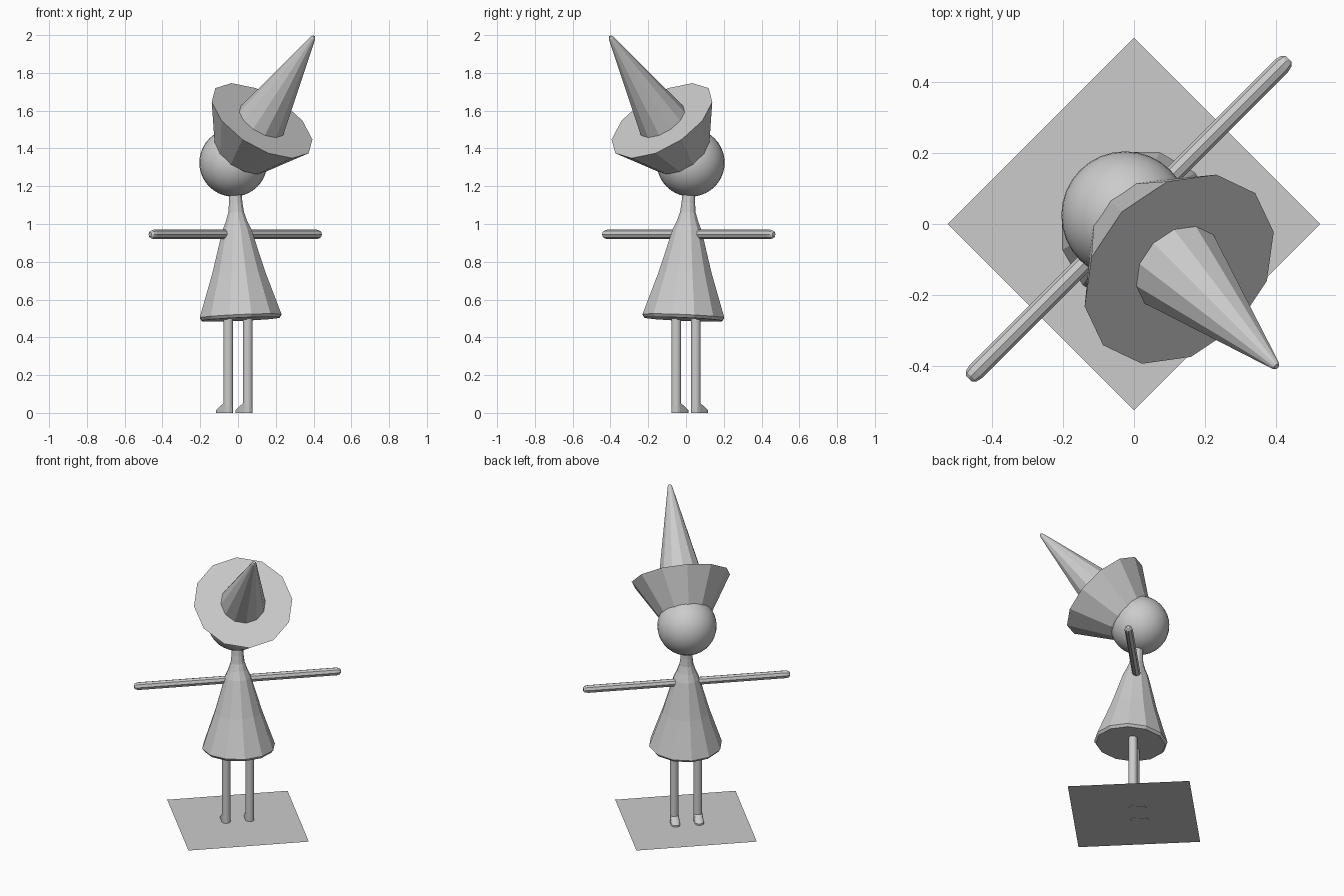
import bpy, bmesh, math
from mathutils import Matrix, Vector

if "Cube" in bpy.data.objects:
    bpy.data.objects.remove(bpy.data.objects["Cube"])

grey = bpy.data.materials.new("plain grey")
grey.diffuse_color = (0.6, 0.6, 0.6, 1)
grey.use_nodes = True
grey.node_tree.nodes["Principled BSDF"].inputs["Base Color"].default_value = grey.diffuse_color

# The figure is built facing +y, then turned 45 degrees
TURN = Matrix.Rotation(math.radians(45), 4, 'Z')


def place(x=0, y=0, z=0, angle=0, axis='X'):
    return Matrix.Translation((x, y, z)) @ Matrix.Rotation(math.radians(angle), 4, axis)


def finish(name, bm, matrix, smooth=False):
    bmesh.ops.recalc_face_normals(bm, faces=bm.faces)
    bm.transform(TURN @ matrix)
    for f in bm.faces:
        f.smooth = smooth and len(f.verts) <= 4
    mesh = bpy.data.meshes.new(name)
    bm.to_mesh(mesh)
    bm.free()
    mesh.materials.append(grey)
    ob = bpy.data.objects.new(name, mesh)
    bpy.context.collection.objects.link(ob)
    return ob


def lathe(name, profile, sides, matrix, smooth=False):
    """Closed turned shape from (radius, height) pairs."""
    bm = bmesh.new()
    rings = [[bm.verts.new((r * math.cos(math.tau * i / sides),
                            r * math.sin(math.tau * i / sides), h))
              for i in range(sides)] for r, h in profile]
    for a, b in zip(rings, rings[1:]):
        for i in range(sides):
            j = (i + 1) % sides
            bm.faces.new((a[i], a[j], b[j], b[i]))
    bm.faces.new(rings[0][::-1])
    bm.faces.new(rings[-1])
    return finish(name, bm, matrix, smooth)


# Ground sheet
bm = bmesh.new()
bmesh.ops.create_grid(bm, x_segments=1, y_segments=1, size=0.371)
finish("ground_sheet", bm, place(z=0.004))

# Dress running up into the neck, leaning slightly
lathe("dress_and_neck",
      [(0.212, -0.006), (0.224, 0.01), (0.145, 0.24), (0.08, 0.465), (0.058, 0.515),
       (0.043, 0.56), (0.037, 0.61), (0.034, 0.68)],
      12, place(y=-0.02, z=0.502, angle=-3.5))

# Head
bm = bmesh.new()
bmesh.ops.create_uvsphere(bm, u_segments=32, v_segments=20, radius=0.18)
finish("head", bm, place(y=0.035, z=1.325), True)

# Hat: flared crown with flat top and tall spike, tipped backwards
hat = place(y=-0.18, z=1.547, angle=41)
lathe("hat_crown", [(0.15, -0.245), (0.163, -0.232), (0.303, 0)], 12, hat)
lathe("hat_spike", [(0.139, -0.01), (0.014, 0.58), (0.007, 0.592)], 12, hat)

for side, label in ((-1, "left"), (1, "right")):
    # Arm with a rounded end
    lathe(label + "_arm",
          [(0.025, 0), (0.025, 0.61), (0.021, 0.628), (0.011, 0.637)],
          8, place(y=0.021, z=0.945, angle=90 * side, axis='Y'))

    # Leg
    lathe(label + "_leg", [(0.027, 0.03), (0.027, 0.6)], 12,
          place(x=0.073 * side), True)

    # Foot: low rounded toe sloping up to the ankle
    bm = bmesh.new()
    for y, r, z in ((0, 0.027, 0), (0.055, 0.027, 0), (0.055, 0.027, 0.014),
                    (0.04, 0.024, 0.028), (0, 0.027, 0.05)):
        for i in range(12):
            a = math.tau * i / 12
            bm.verts.new((r * math.cos(a), y + r * math.sin(a), z))
    hull = bmesh.ops.convex_hull(bm, input=bm.verts[:])
    loose = [v for v in bm.verts if not v.link_faces]
    bmesh.ops.delete(bm, geom=loose, context='VERTS')
    finish(label + "_foot", bm, place(x=0.073 * side))
